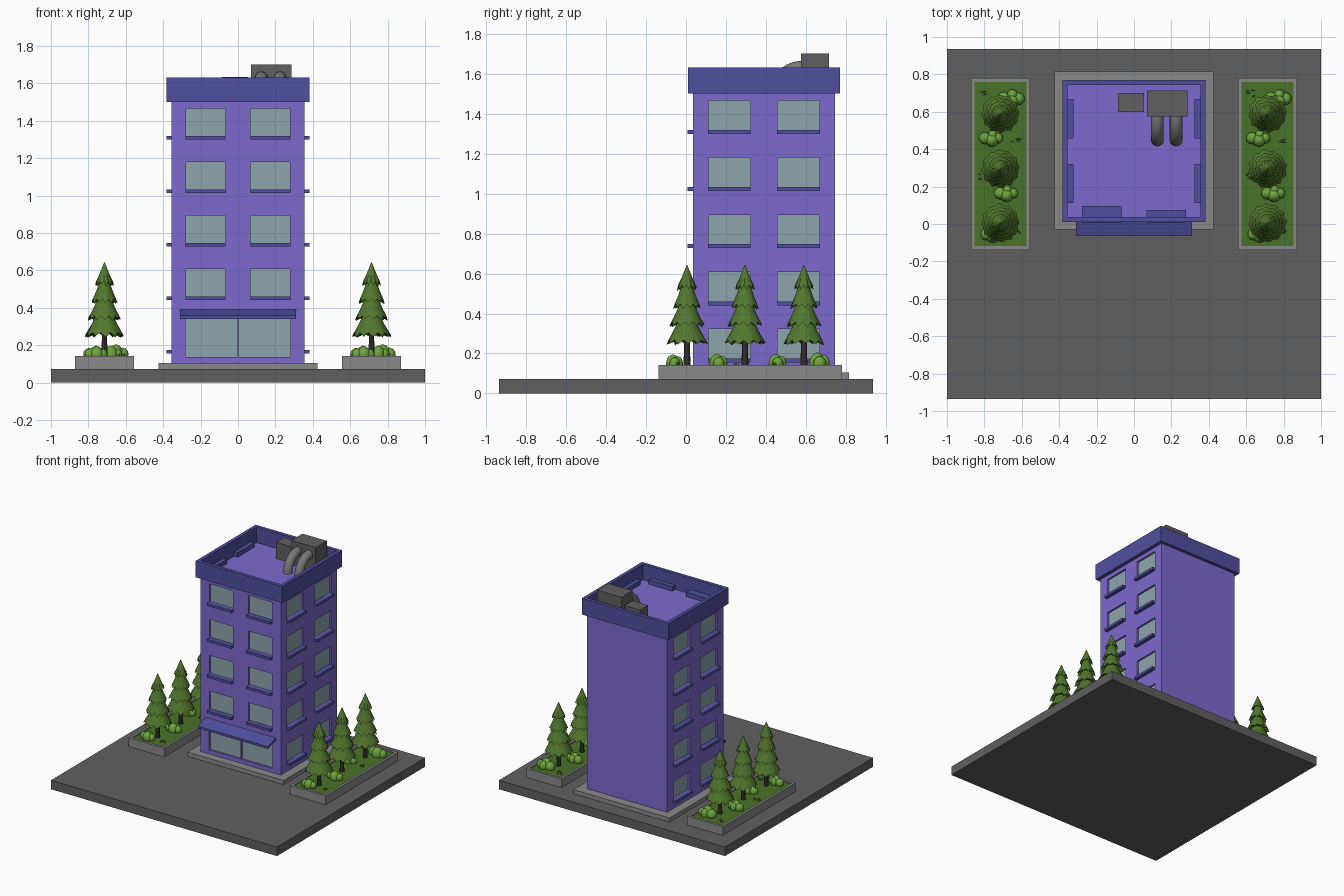
import bpy, bmesh, math, random
from mathutils import Matrix, Vector

if "Cube" in bpy.data.objects:
    bpy.data.objects.remove(bpy.data.objects["Cube"])

random.seed(4)


def material(name, r, g, b):
    lin = [((c / 255 + 0.055) / 1.055) ** 2.4 for c in (r, g, b)]
    m = bpy.data.materials.new(name)
    m.diffuse_color = (*lin, 1)
    m.use_nodes = True
    m.node_tree.nodes["Principled BSDF"].inputs["Base Color"].default_value = m.diffuse_color
    return m


ASPHALT = material("asphalt grey", 96, 96, 96)
CONCRETE = material("concrete grey", 138, 138, 138)
PURPLE = material("wall purple", 126, 106, 207)
BLUE = material("trim blue", 80, 80, 160)
GLASS = material("window glass", 140, 165, 172)
PIPE = material("pipe grey", 120, 120, 120)
TRUNK = material("trunk grey brown", 66, 62, 60)
GRASS = material("grass green", 74, 114, 40)
PINE = material("pine green", 82, 120, 46)
BUSH = material("bush green", 110, 165, 62)


def finish(name, bm, *mats, smooth=False):
    mesh = bpy.data.meshes.new(name)
    bm.to_mesh(mesh)
    bm.free()
    for m in mats:
        mesh.materials.append(m)
    for p in mesh.polygons:
        p.use_smooth = smooth
    ob = bpy.data.objects.new(name, mesh)
    bpy.context.collection.objects.link(ob)
    return ob


def box(name, x0, x1, y0, y1, z0, z1, mat, matrix=Matrix()):
    bm = bmesh.new()
    place = Matrix.Translation(((x0 + x1) / 2, (y0 + y1) / 2, (z0 + z1) / 2))
    size = Matrix.Diagonal((x1 - x0, y1 - y0, z1 - z0, 1))
    bmesh.ops.create_cube(bm, size=1, matrix=matrix @ place @ size)
    return finish(name, bm, mat)


def ring(name, x0, x1, y0, y1, z0, z1, t, mat):
    """Rectangular frame with wall thickness t."""
    bm = bmesh.new()

    def loop(i, z):
        return [bm.verts.new(p) for p in ((x0 + i, y0 + i, z), (x1 - i, y0 + i, z),
                                          (x1 - i, y1 - i, z), (x0 + i, y1 - i, z))]
    loops = [loop(0, z0), loop(0, z1), loop(t, z1), loop(t, z0)]
    for a, b in zip(loops, loops[1:] + loops[:1]):
        for k in range(4):
            bm.faces.new((a[k], a[(k + 1) % 4], b[(k + 1) % 4], b[k]))
    bmesh.ops.recalc_face_normals(bm, faces=bm.faces)
    return finish(name, bm, mat)


# Ground and building slab
box("ground", -1, 1, -0.935, 0.935, 0, 0.072, ASPHALT)
box("building_slab", -0.425, 0.425, -0.03, 0.815, 0.072, 0.105, CONCRETE)

# Walls with recessed windows
H, RECESS, Z0, Z1 = 0.355, 0.015, 0.105, 1.505
walls = bmesh.new()


def wall(matrix, rows):
    """Wall facing local -y; rows are (z0, z1, [(u0, u1), ...]) from the bottom up."""
    turn = matrix.to_3x3()

    def quad(pts, facing, mat=0):
        f = walls.faces.new([walls.verts.new(matrix @ Vector(p)) for p in pts])
        f.normal_update()
        if f.normal.dot(turn @ Vector(facing)) < 0:
            f.normal_flip()
        f.material_index = mat

    def panel(u0, u1, a, b, d=0, mat=0):
        quad([(u0, d, a), (u1, d, a), (u1, d, b), (u0, d, b)], (0, -1, 0), mat)

    z = Z0
    for a, b, holes in rows:
        panel(-H, H, z, a)
        u = -H
        for u0, u1 in holes:
            panel(u, u0, a, b)
            panel(u0, u1, a, b, RECESS, 1)
            for e, s in ((u0, 1), (u1, -1)):
                quad([(e, 0, a), (e, RECESS, a), (e, RECESS, b), (e, 0, b)], (s, 0, 0))
            for e, s in ((a, 1), (b, -1)):
                quad([(u0, 0, e), (u0, RECESS, e), (u1, RECESS, e), (u1, 0, e)], (0, 0, s))
            u = u1
        panel(u, H, a, b)
        z = b
    panel(-H, H, z, Z1)


PAIR = [(-0.278, -0.068), (0.068, 0.278)]
floors = [(0.175 + 0.286 * i, 0.322 + 0.286 * i, PAIR) for i in range(5)]
shop = (0.137, 0.34, [(-0.28, -0.004), (0.004, 0.28)])
centre = Matrix.Translation((0, 0.39, 0))
sides = {}
for side, angle in (("front", 0), ("right", 90), ("left", -90), ("back", 180)):
    sides[side] = centre @ Matrix.Rotation(math.radians(angle), 4, "Z") @ Matrix.Translation((0, -H, 0))
wall(sides["front"], [shop] + floors[1:])
wall(sides["right"], floors)
wall(sides["left"], floors)
wall(sides["back"], [])
for z, s in ((Z0, -1), (Z1, 1)):
    f = walls.faces.new([walls.verts.new((x, 0.39 + y, z)) for x, y in
                         ((-H, -H), (H, -H), (H, H), (-H, H))])
    f.normal_update()
    if f.normal.z * s < 0:
        f.normal_flip()
bmesh.ops.remove_doubles(walls, verts=walls.verts, dist=1e-5)
finish("building_walls", walls, PURPLE, GLASS)

# Window sills, plus the matching ledges inside the roof edge
for side in ("front", "right", "left"):
    for i, (a, b, holes) in enumerate(floors):
        if side == "front" and i == 0:
            continue
        for u0, u1 in holes:
            box(f"{side}_sill", u0 - 0.002, u1 + 0.002, -0.028, RECESS, a - 0.02, a, BLUE, sides[side])
    for k, (u0, u1) in enumerate(PAIR):
        depth = (0.06, 0.04)[k] if side == "front" else 0.032
        box(f"{side}_roof_ledge", u0, u1, 0, depth, 1.5, 1.54, BLUE, sides[side])

# Roof parapet
ring("parapet", -0.383, 0.383, 0.01, 0.77, 1.5, 1.63, 0.028, BLUE)

# Sloping awning over the shop front
bm = bmesh.new()
profile = [(0.036, 0.39), (-0.065, 0.358), (-0.065, 0.34), (0.036, 0.372)]
ends = [[bm.verts.new((x, y, z)) for y, z in profile] for x in (-0.31, 0.31)]
for e in ends:
    bm.faces.new(e)
for k in range(4):
    n = (k + 1) % 4
    bm.faces.new((ends[0][k], ends[0][n], ends[1][n], ends[1][k]))
bmesh.ops.recalc_face_normals(bm, faces=bm.faces)
finish("awning", bm, BLUE)

# Rooftop machines and two elbow pipes
box("large_roof_unit", 0.07, 0.285, 0.575, 0.715, 1.5, 1.7, ASPHALT)
box("small_roof_unit", -0.085, 0.053, 0.60, 0.70, 1.5, 1.634, ASPHALT)
for px in (0.125, 0.225):
    bm = bmesh.new()
    rings = []
    for i in range(11):
        a = math.pi / 2 * i / 10
        rings.append([])
        for j in range(16):
            t = 2 * math.pi * j / 16
            r = 0.13 + 0.034 * math.cos(t)
            rings[-1].append(bm.verts.new((px + 0.034 * math.sin(t), 0.58 - r * math.sin(a), 1.5 + r * math.cos(a))))
    for p, q in zip(rings, rings[1:]):
        for j in range(16):
            bm.faces.new((p[j], p[(j + 1) % 16], q[(j + 1) % 16], q[j]))
    bmesh.ops.recalc_face_normals(bm, faces=bm.faces)
    finish("elbow_pipe", bm, PIPE, smooth=True)


# Pine: tiers with jagged drooping skirts
def pine(x, y):
    bm = bmesh.new()
    n = 24
    for z, r, top, rt in ((0.245, 0.107, 0.40, 0.028), (0.335, 0.09, 0.485, 0.022),
                          (0.425, 0.071, 0.57, 0.016), (0.52, 0.051, 0.642, 0.002)):
        twist = random.random()
        loops = [[], [], []]
        for k in range(n):
            a = 2 * math.pi * (k + twist) / n
            odd = k % 2
            rim = r * (0.88 if odd else random.uniform(0.95, 1.0))
            h = z + (0.022 if odd else random.uniform(-0.005, 0.008))
            for lp, rr, zz in zip(loops, (rim, r * 0.55 + rt * 0.3, rt),
                                  (h, z + (top - z) * 0.45, top)):
                lp.append(bm.verts.new((x + rr * math.cos(a), y + rr * math.sin(a), zz)))
        under = bm.verts.new((x, y, z + 0.04))
        bm.faces.new(loops[2])
        for k in range(n):
            m = (k + 1) % n
            bm.faces.new((under, loops[0][m], loops[0][k]))
            for p, q in zip(loops, loops[1:]):
                bm.faces.new((p[k], p[m], q[m], q[k]))
    bmesh.ops.recalc_face_normals(bm, faces=bm.faces)
    finish("pine_foliage", bm, PINE)
    bm = bmesh.new()
    bmesh.ops.create_cone(bm, cap_ends=True, segments=10, radius1=0.018, radius2=0.013, depth=0.17,
                          matrix=Matrix.Translation((x, y, 0.21)))
    finish("pine_trunk", bm, TRUNK)


# Bush: a cluster of rounded lumps
def bush(x, y, s):
    bm = bmesh.new()
    for dx, dy, r, h in ((-0.032, 0.004, 0.033, 0.030), (0.004, -0.006, 0.037, 0.040),
                         (0.036, 0.004, 0.029, 0.027), (0.008, 0.022, 0.026, 0.032)):
        place = Matrix.Translation((x + dx * s, y + dy * s, 0.15))
        size = Matrix.Diagonal((r * s, r * s, h * s * 1.2, 1))
        bmesh.ops.create_icosphere(bm, subdivisions=2, radius=1, matrix=place @ size)
    finish("bush", bm, BUSH, smooth=True)


# Grass tuft: a few thin blades
def tuft(x, y):
    bm = bmesh.new()
    for k in range(5):
        px, py = x + random.uniform(-0.02, 0.02), y + random.uniform(-0.015, 0.015)
        bmesh.ops.create_cone(bm, segments=3, radius1=0.005, radius2=0, depth=0.03,
                              matrix=Matrix.Translation((px, py, 0.147)) @ Matrix.Rotation(0.5, 4, (random.random() - 0.5, 1, 0)))
    finish("grass_tuft", bm, PINE)


# Two planters, the right one a copy of the left
for cx in (-0.714, 0.714):
    ring("planter_rim", cx - 0.158, cx + 0.158, -0.138, 0.78, 0.072, 0.142, 0.02, CONCRETE)
    box("planter_grass", cx - 0.139, cx + 0.139, -0.119, 0.761, 0.072, 0.134, GRASS)
    for y in (0.005, 0.295, 0.59):
        pine(cx, y)
    for dx, y, s in ((0.055, 0.665, 1.15), (-0.05, 0.455, 1.0), (0.03, 0.16, 1.0), (-0.045, -0.06, 0.95)):
        bush(cx + dx, y, s)
    for dx, y in ((-0.09, 0.70), (0.085, 0.45), (-0.09, 0.25), (0.09, -0.04)):
        tuft(cx + dx, y)
